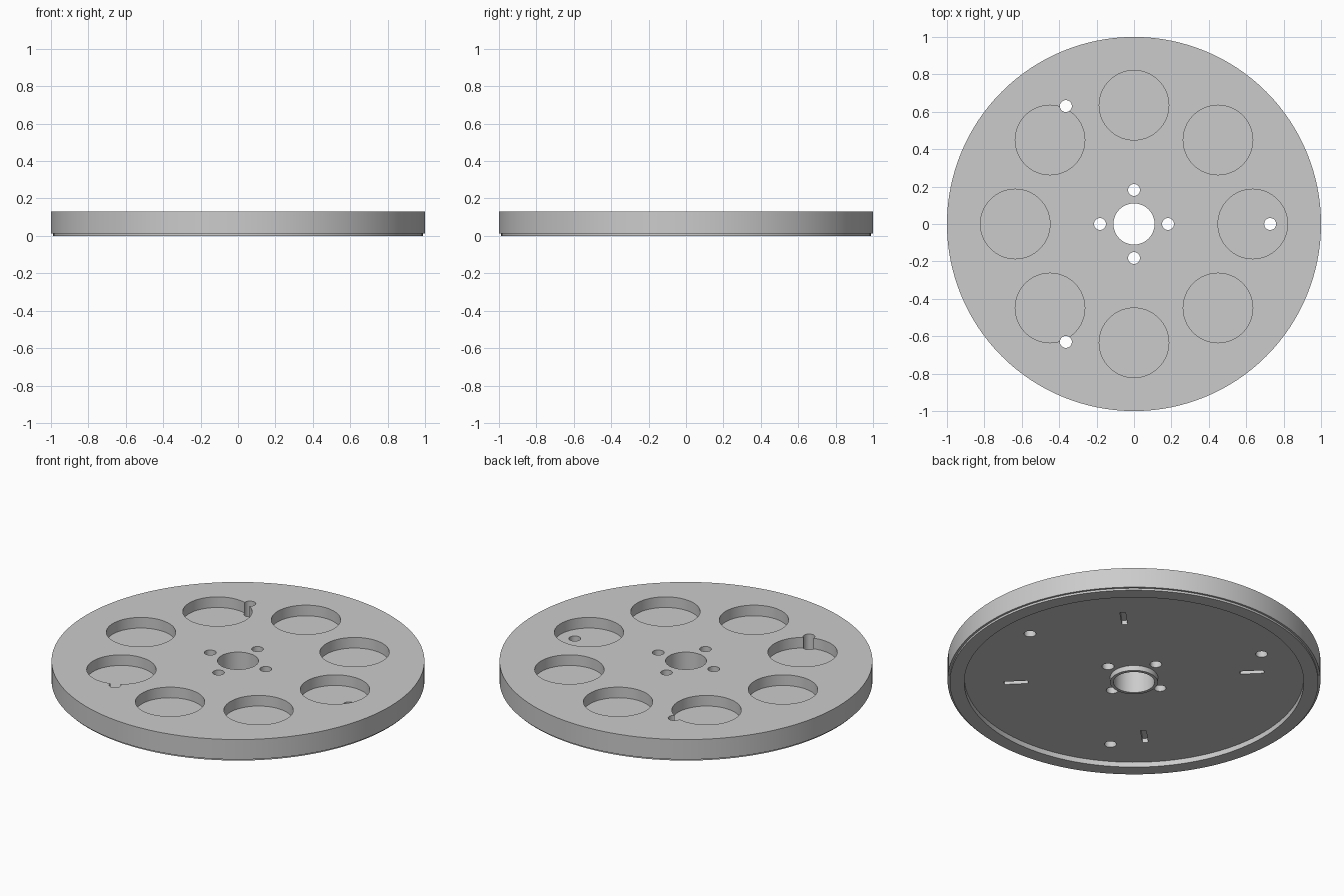
import bpy, bmesh
from math import pi, cos, sin, radians
from mathutils import Matrix, Vector

if "Cube" in bpy.data.objects:
    bpy.data.objects.remove(bpy.data.objects["Cube"], do_unlink=True)

grey = bpy.data.materials.new("plain grey")
grey.use_nodes = True
COLOUR = (0.6, 0.6, 0.6, 1)
grey.diffuse_color = COLOUR
grey.node_tree.nodes["Principled BSDF"].inputs["Base Color"].default_value = COLOUR

TOP = 0.13
RECESS = 0.03
POCKET_FLOOR = 0.067


def finish(bm, name):
    bmesh.ops.recalc_face_normals(bm, faces=bm.faces)
    mesh = bpy.data.meshes.new(name)
    bm.to_mesh(mesh)
    bm.free()
    mesh.materials.append(grey)
    obj = bpy.data.objects.new(name, mesh)
    bpy.context.collection.objects.link(obj)
    return obj


def add_cylinder(bm, radius, distance, angle, low, high, sides):
    place = Matrix.Translation((distance * cos(angle), distance * sin(angle), (low + high) / 2))
    bmesh.ops.create_cone(bm, cap_ends=True, segments=sides, radius1=radius,
                          radius2=radius, depth=high - low, matrix=place)


# Turned body: stepped rim, hollow underside, central boss and bore
profile = [(0.11, 0), (0.128, 0), (0.128, RECESS), (0.91, RECESS), (0.91, 0),
           (0.988, 0), (0.988, 0.012), (1, 0.012), (1, TOP), (0.11, TOP)]
bm = bmesh.new()
ring = [bm.verts.new((r, 0, z)) for r, z in profile]
edges = [bm.edges.new((ring[i], ring[(i + 1) % len(ring)])) for i in range(len(ring))]
bmesh.ops.spin(bm, geom=ring + edges, cent=(0, 0, 0), axis=(0, 0, 1),
               angle=2 * pi, steps=128)
bmesh.ops.remove_doubles(bm, verts=bm.verts, dist=0.0001)
disc = finish(bm, "wheel_disc")

# Eight round pockets in the top
bm = bmesh.new()
for i in range(8):
    add_cylinder(bm, 0.186, 0.635, i * pi / 4, POCKET_FLOOR, TOP + 0.1, 64)
pockets = finish(bm, "pocket_cutter")

# Through holes around the bore and further out, blind radial slots underneath
bm = bmesh.new()
for i in range(4):
    add_cylinder(bm, 0.032, 0.182, i * pi / 2, -0.1, TOP + 0.1, 32)
    turn = Matrix.Rotation(pi / 4 + i * pi / 2, 4, "Z")
    shape = Matrix.Diagonal((0.128, 0.03, 0.05, 1))
    bmesh.ops.create_cube(bm, size=1, matrix=turn @ Matrix.Translation(
        (0.635, 0, RECESS)) @ shape)
for i in range(3):
    add_cylinder(bm, 0.032, 0.728, radians(120 * i), -0.1, TOP + 0.1, 32)
holes = finish(bm, "hole_cutter")

# Cut, then drop the cutters
for cutter in (pockets, holes):
    cutter.hide_render = True
    mod = disc.modifiers.new(cutter.name, "BOOLEAN")
    mod.operation = "DIFFERENCE"
    mod.solver = "EXACT"
    mod.object = cutter

bpy.ops.object.select_all(action="DESELECT")
disc.select_set(True)
bpy.context.view_layer.objects.active = disc
for mod in list(disc.modifiers):
    bpy.ops.object.modifier_apply(modifier=mod.name)
for cutter in (pockets, holes):
    bpy.data.objects.remove(cutter, do_unlink=True)
bpy.ops.object.shade_smooth_by_angle(angle=radians(30))
